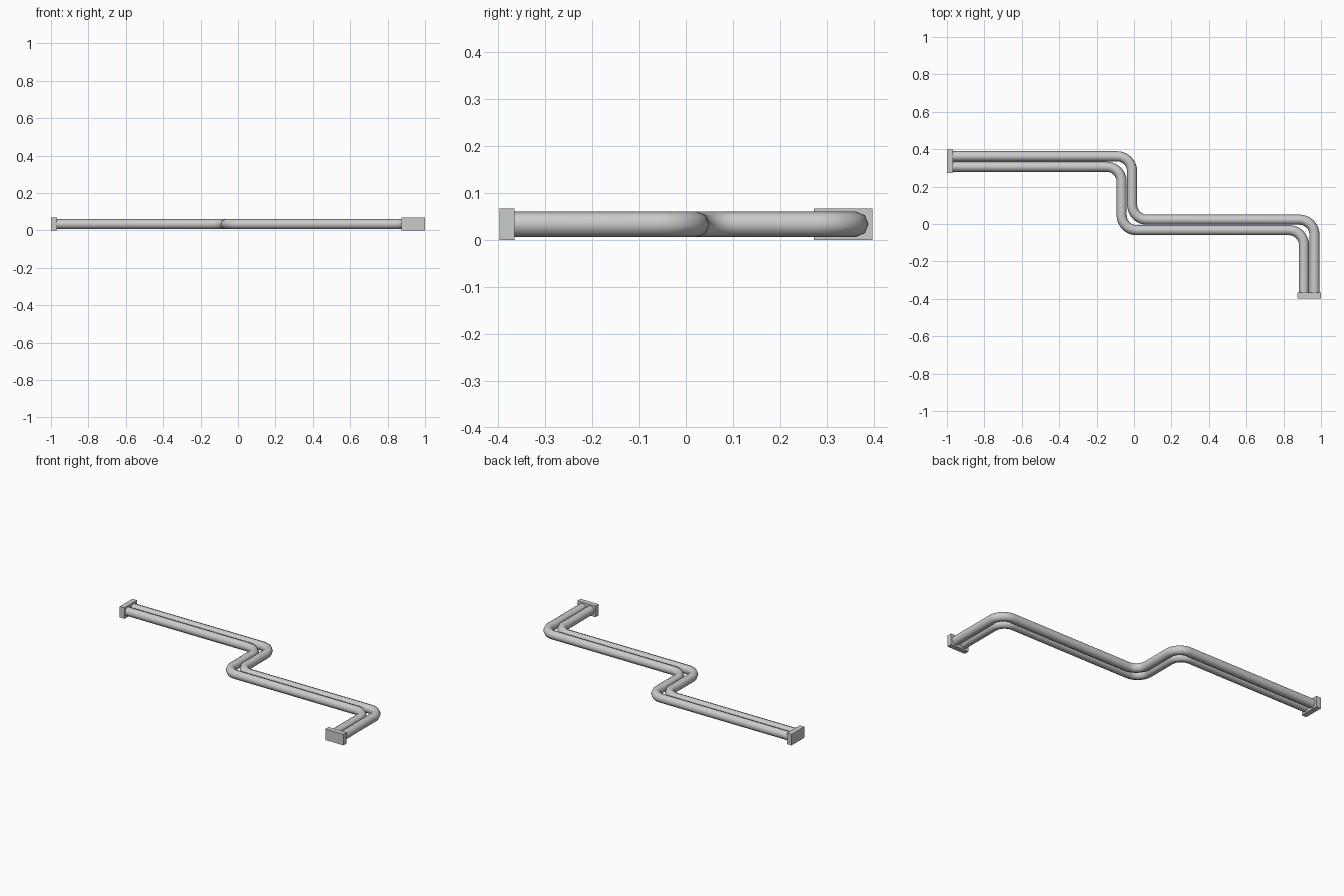
import bpy, bmesh, math
from mathutils import Vector

if "Cube" in bpy.data.objects:
    bpy.data.objects.remove(bpy.data.objects["Cube"])

Z, R, SIDES = 0.034, 0.027, 8      # pipe height, pipe radius, sides
BEND, STEPS = 0.08, 10             # bend radius and segments


def rounded_path(corners):
    """Replace each inner right-angle corner with an arc."""
    pts = [Vector(c) for c in corners]
    path = [pts[0]]
    for a, b, c in zip(pts, pts[1:], pts[2:]):
        d0, d1 = (b - a).normalized(), (c - b).normalized()
        centre = b - d0 * BEND + d1 * BEND
        for i in range(STEPS + 1):
            t = math.pi / 2 * i / STEPS
            path.append(centre - d1 * BEND * math.cos(t) + d0 * BEND * math.sin(t))
    return path + [pts[-1]]


def pipe(name, corners):
    path = rounded_path(corners)
    bm = bmesh.new()
    rings = []
    for i, p in enumerate(path):
        d = (path[min(i + 1, len(path) - 1)] - path[max(i - 1, 0)]).normalized()
        if 0 < i < len(path) - 1:
            # average the neighbouring directions for an even mitre
            d = ((p - path[i - 1]).normalized() + (path[i + 1] - p).normalized()).normalized()
        side = Vector((-d.y, d.x))
        ring = []
        for k in range(SIDES):
            a = 2 * math.pi * k / SIDES
            q = p + side * R * math.cos(a)
            ring.append(bm.verts.new((q.x, q.y, Z + R * math.sin(a))))
        rings.append(ring)
    for r0, r1 in zip(rings, rings[1:]):
        for k in range(SIDES):
            n = (k + 1) % SIDES
            bm.faces.new((r0[k], r0[n], r1[n], r1[k]))
    bmesh.ops.recalc_face_normals(bm, faces=bm.faces[:])
    for f in bm.faces:
        f.smooth = True
    mesh = bpy.data.meshes.new(name)
    bm.to_mesh(mesh)
    bm.free()
    bpy.context.collection.objects.link(bpy.data.objects.new(name, mesh))


def bracket(name, centre, size):
    bpy.ops.mesh.primitive_cube_add(size=1, location=centre)
    ob = bpy.context.object
    ob.name = name
    ob.scale = size


# Two parallel pipes, the same route shifted diagonally
for name, o in (("outer_pipe", 0.028), ("inner_pipe", -0.028)):
    pipe(name, [(-0.98, 0.334 + o), (-0.038 + o, 0.334 + o), (-0.038 + o, -0.005 + o),
                (0.937 + o, -0.005 + o), (0.937 + o, -0.38)])

# End flanges
bracket("left_flange", (-0.984, 0.335, Z), (0.032, 0.124, 0.068))
bracket("front_flange", (0.937, -0.381, Z), (0.124, 0.032, 0.068))
